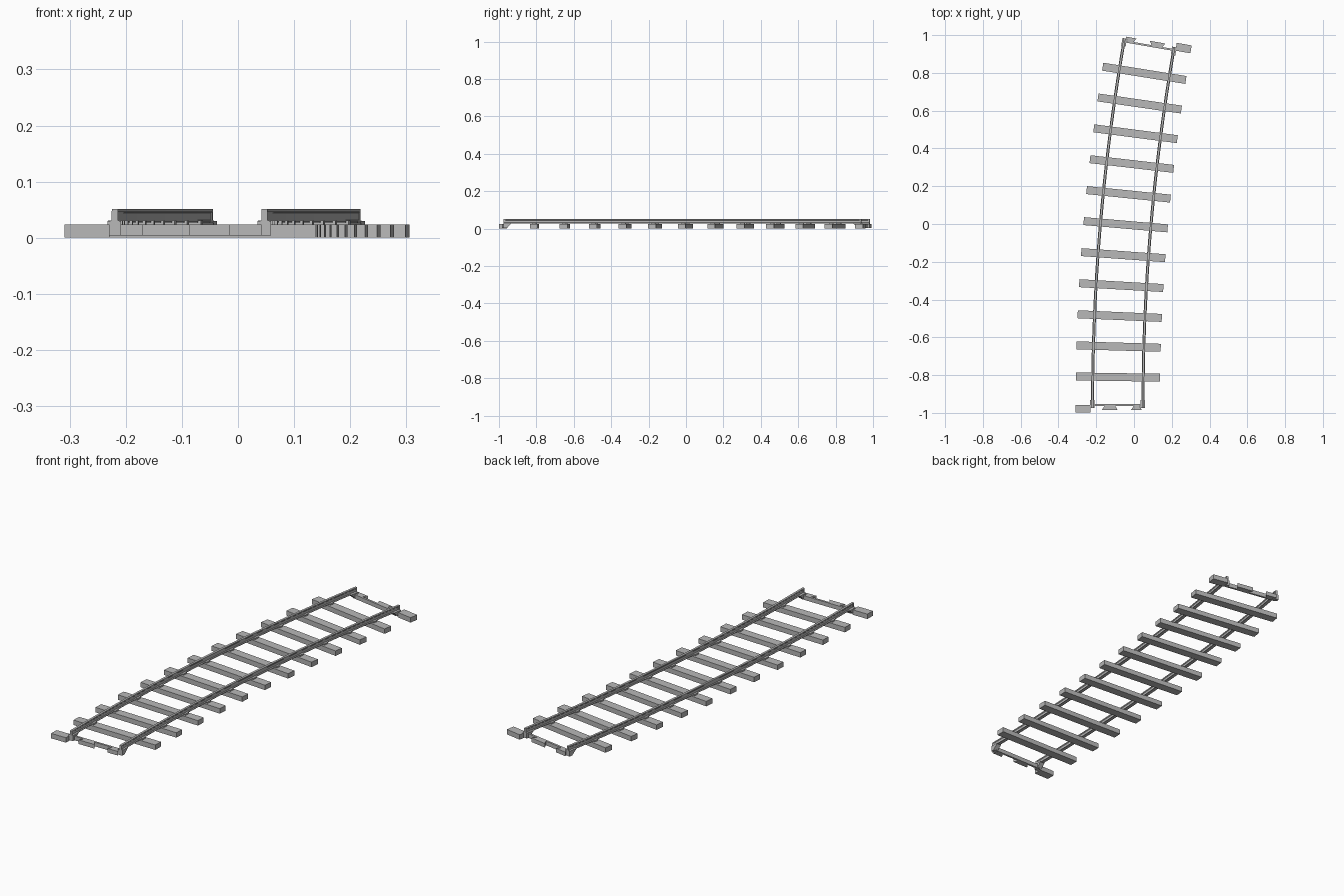
import bpy, bmesh, math
from mathutils import Matrix, Vector

cube = bpy.data.objects.get("Cube")
if cube:
    bpy.data.objects.remove(cube, do_unlink=True)

grey = bpy.data.materials.new("track grey")
grey.use_nodes = True
grey.diffuse_color = (0.48, 0.48, 0.48, 1)
grey.node_tree.nodes["Principled BSDF"].inputs["Base Color"].default_value = (0.48, 0.48, 0.48, 1)

# Centre line: an arc bending to the right
SWEEP = math.radians(9.9)
RADIUS = 11.22
START = Vector((-0.086, -0.972, 0))
LENGTH = RADIUS * SWEEP
GAUGE = 0.1335          # half gauge
TIES = 12               # spacings along the arc


def frame(s):
    """Placement on the arc: local x is across, local y is along."""
    a = s / RADIUS
    pos = START + Vector((RADIUS * (1 - math.cos(a)), RADIUS * math.sin(a), 0))
    return Matrix.Translation(pos) @ Matrix.Rotation(-a, 4, 'Z')


def finish(name, bm):
    bmesh.ops.recalc_face_normals(bm, faces=bm.faces)
    mesh = bpy.data.meshes.new(name)
    bm.to_mesh(mesh)
    bm.free()
    mesh.materials.append(grey)
    obj = bpy.data.objects.new(name, mesh)
    bpy.context.collection.objects.link(obj)
    return obj


def loft(bm, loops):
    """Skin closed loops of points and cap both ends."""
    rings = [[bm.verts.new(p) for p in loop] for loop in loops]
    n = len(rings[0])
    for a, b in zip(rings, rings[1:]):
        for i in range(n):
            j = (i + 1) % n
            bm.faces.new((a[i], a[j], b[j], b[i]))
    bm.faces.new(rings[0])
    bm.faces.new(rings[-1])


def prism(bm, place, outline, z0, z1):
    loft(bm, [[place @ Vector((x, y, z)) for x, y in outline] for z in (z0, z1)])


def rect(x0, x1, y0, y1):
    return [(x0, y0), (x1, y0), (x1, y1), (x0, y1)]


# Rails: I-section swept along the arc
half = [(0.008, 0.027), (0.008, 0.030), (0.0038, 0.032),
        (0.0038, 0.044), (0.0055, 0.046), (0.0055, 0.051)]
section = half + [(-x, z) for x, z in reversed(half)]
STEPS = 24
for name, side in (("right_rail", -GAUGE), ("left_rail", GAUGE)):
    bm = bmesh.new()
    loops = []
    for i in range(STEPS + 1):
        place = frame(-0.003 + (LENGTH + 0.006) * i / STEPS)
        loops.append([place @ Vector((side + x, 0, z)) for x, z in section])
    loft(bm, loops)
    finish(name, bm)

# Cross ties, each with two rail chairs
for k in range(1, TIES):
    place = frame(LENGTH * k / TIES)
    bm = bmesh.new()
    prism(bm, place, rect(-0.223, 0.223, -0.021, 0.021), 0, 0.024)
    finish(f"tie_{k}", bm)
    bm = bmesh.new()
    for side in (-GAUGE, GAUGE):
        prism(bm, place, rect(side - 0.013, side + 0.013, -0.011, 0.011), 0.024, 0.031)
    finish(f"rail_chairs_{k}", bm)

# Matching ends: half tie, connector strip, dovetail tabs, rail seats
ends = {"front": frame(0),
        "back": frame(LENGTH) @ Matrix.Rotation(math.pi, 4, 'Z')}
for end, place in ends.items():
    bm = bmesh.new()
    prism(bm, place, rect(-0.223, -0.143, -0.027, 0.015), 0, 0.024)
    finish(end + "_half_tie", bm)

    bm = bmesh.new()
    prism(bm, place, rect(-GAUGE, GAUGE, 0.008, 0.018), 0.004, 0.024)
    finish(end + "_connector_strip", bm)

    bm = bmesh.new()
    for x0, x1 in ((-0.084, 0.0), (0.07, 0.128)):
        prism(bm, place, [(x0, -0.013), (x1, -0.013), (x1 - 0.014, 0.009), (x0 + 0.014, 0.009)],
              0.004, 0.024)
    finish(end + "_dovetail_tabs", bm)

    # Seat under each rail end, its underside sloping up inward
    wedge = [(-0.003, 0.004), (0.014, 0.004), (0.040, 0.028), (0.040, 0.030), (-0.003, 0.030)]
    bm = bmesh.new()
    for side in (-GAUGE, GAUGE):
        loft(bm, [[place @ Vector((side + dx, y, z)) for y, z in wedge]
                  for dx in (-0.013, 0.011)])
    # Joint plates filling the rail web at the tip
        prism(bm, place, rect(side - 0.0055, side + 0.0055, -0.003, 0.006), 0.028, 0.048)
    finish(end + "_rail_seats", bm)
